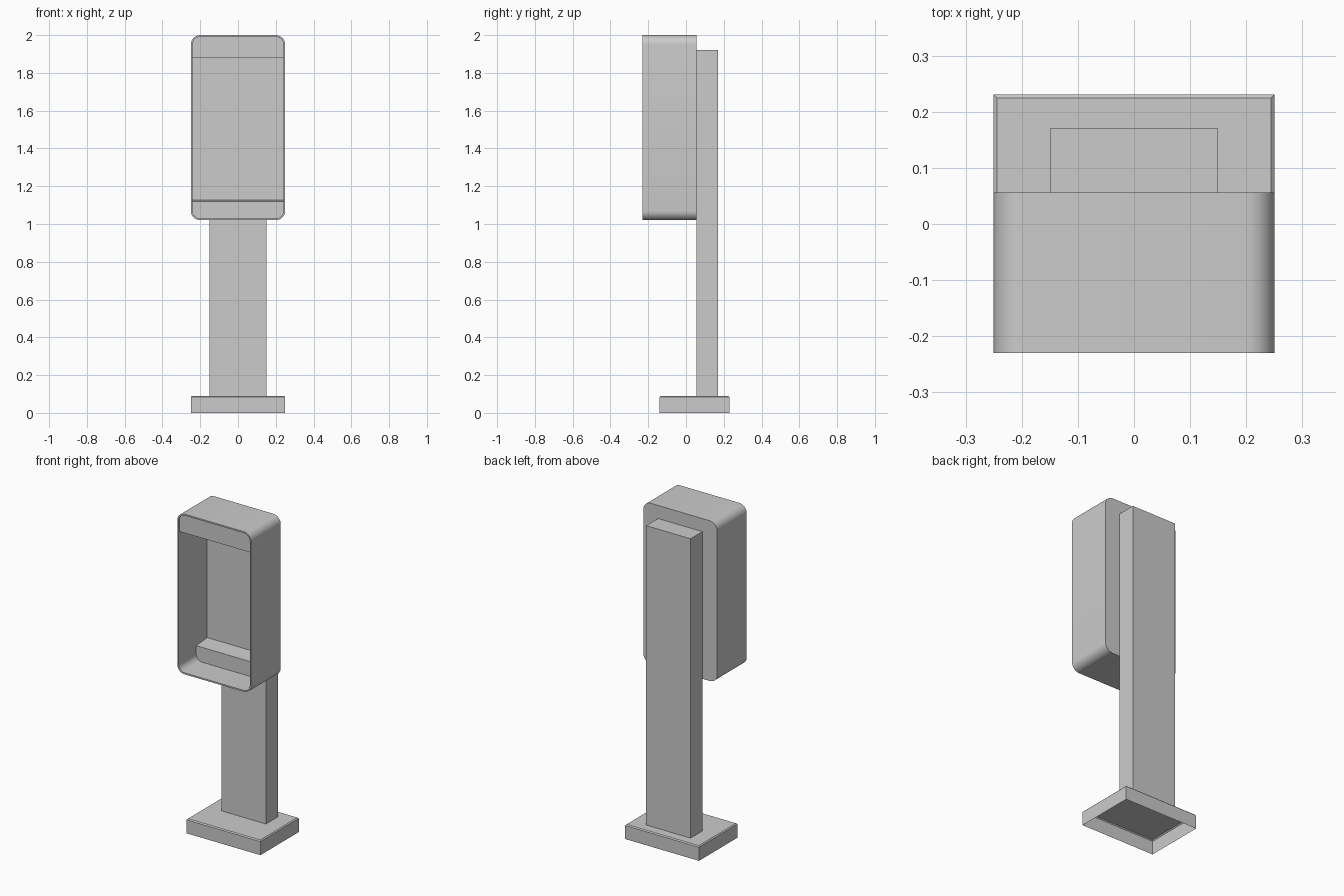
import bpy, math

if "Cube" in bpy.data.objects:
    bpy.data.objects.remove(bpy.data.objects["Cube"])

W, Z0, Z1, R = 0.25, 1.02, 2.0, 0.05      # housing half width, bottom, top, corner radius
T = 0.009                                 # sheet thickness
Y_FRONT, Y_BACK = -0.23, 0.056


def rounded(hw, z0, z1, r, n=8):
    """Rounded rectangle as (x, z) points, anticlockwise from the lower left corner."""
    corners = [(-hw + r, z0 + r, 180), (hw - r, z0 + r, 270),
               (hw - r, z1 - r, 0), (-hw + r, z1 - r, 90)]
    return [(cx + r * math.cos(math.radians(a + 90 * i / n)),
             cz + r * math.sin(math.radians(a + 90 * i / n)))
            for cx, cz, a in corners for i in range(n + 1)]


def rect(hw, y0, y1, z):
    return [(-hw, y0, z), (hw, y0, z), (hw, y1, z), (-hw, y1, z)]


def at_y(points, y):
    return [(x, y, z) for x, z in points]


def loft(name, loops, cap_start=True, cap_end=True):
    """Skin a chain of equal-length loops and optionally cap both ends."""
    n = len(loops[0])
    verts = [p for loop in loops for p in loop]
    faces = [(k * n + i, k * n + (i + 1) % n, (k + 1) * n + (i + 1) % n, (k + 1) * n + i)
             for k in range(len(loops) - 1) for i in range(n)]
    if cap_start:
        faces.append(tuple(reversed(range(n))))
    if cap_end:
        faces.append(tuple(range((len(loops) - 1) * n, len(loops) * n)))
    mesh = bpy.data.meshes.new(name)
    mesh.from_pydata(verts, [], faces)
    obj = bpy.data.objects.new(name, mesh)
    bpy.context.collection.objects.link(obj)
    bpy.ops.object.select_all(action='DESELECT')
    obj.select_set(True)
    bpy.context.view_layer.objects.active = obj
    bpy.ops.object.mode_set(mode='EDIT')
    bpy.ops.mesh.select_all(action='SELECT')
    bpy.ops.mesh.normals_make_consistent(inside=False)
    bpy.ops.object.mode_set(mode='OBJECT')
    bpy.ops.object.shade_smooth_by_angle(angle=math.radians(30))
    return obj


# Base: open-bottomed cover with a small chamfer on its top edge
loft("base_cover", [rect(0.25, -0.14, 0.231, 0.0),
                    rect(0.25, -0.14, 0.231, 0.083),
                    rect(0.244, -0.134, 0.225, 0.089)], cap_start=False)

# Post standing behind the housing
loft("post", [rect(0.15, Y_BACK, 0.17, 0.089), rect(0.15, Y_BACK, 0.17, 1.92)],
     cap_start=False)

# Housing: rounded tray open to the front
outer = rounded(W, Z0, Z1, R)
inner = rounded(W - T, Z0 + T, Z1 - T, R - T)
loft("housing", [at_y(outer, Y_BACK), at_y(outer, Y_FRONT),
                 at_y(inner, Y_FRONT), at_y(inner, Y_BACK - T)])

# Header block across the top of the opening
half = len(inner) // 2
hw = W - T
upper = inner[half:] + [(-hw, 1.88), (hw, 1.88)]
loft("header_block", [at_y(upper, Y_FRONT + 0.008), at_y(upper, Y_BACK - T)])

# Lower shelf at the back of the opening, its top rising slightly to the rear
lower = inner[:half]
loft("lower_shelf", [at_y(lower + [(hw, 1.12), (-hw, 1.12)], -0.06),
                     at_y(lower + [(hw, 1.128), (-hw, 1.128)], Y_BACK - T)])
